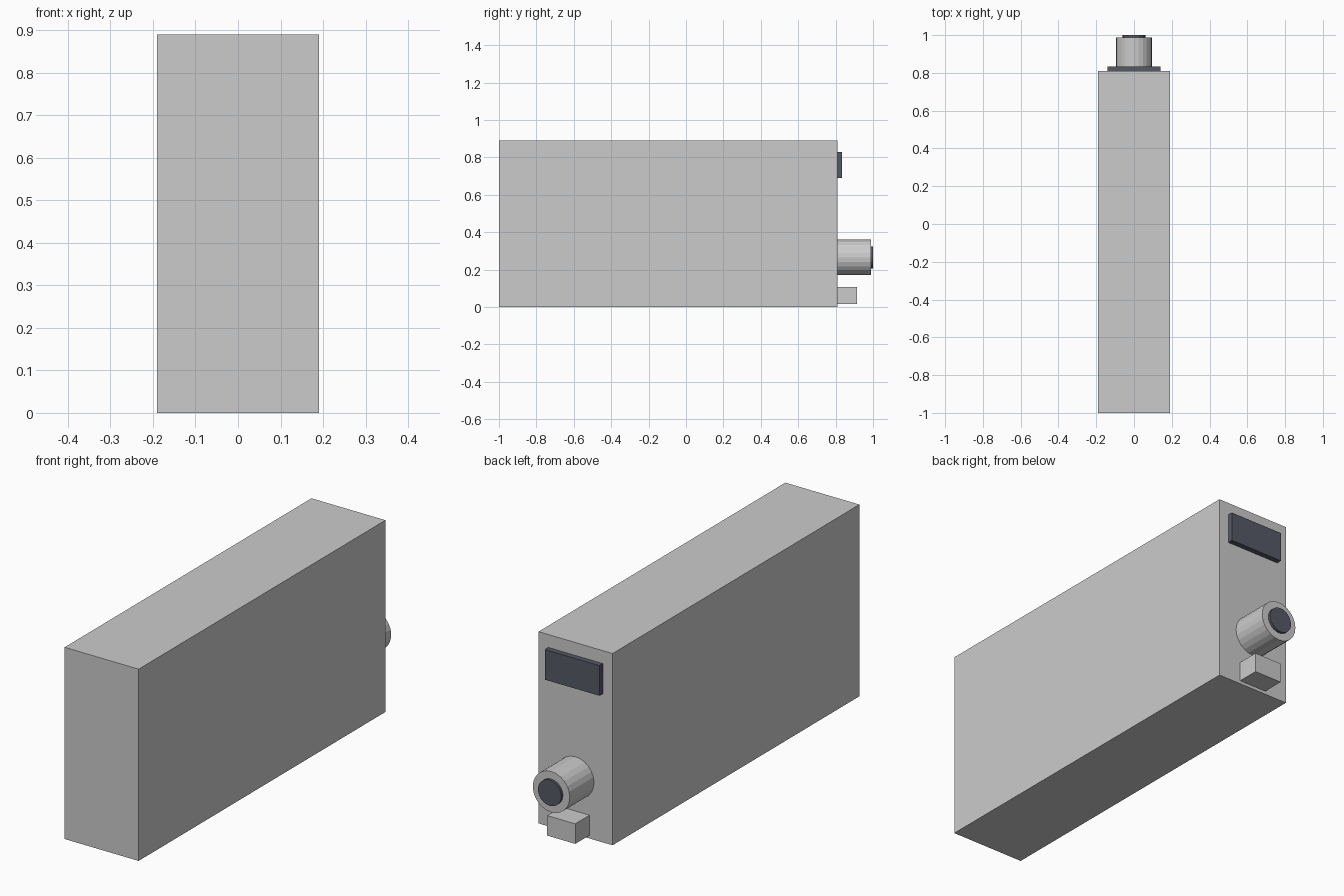
import bpy
from math import pi

if "Cube" in bpy.data.objects:
    bpy.data.objects.remove(bpy.data.objects["Cube"])

dark = bpy.data.materials.new("dark_grey")
dark.diffuse_color = (0.09, 0.1, 0.13, 1)
dark.use_nodes = True
dark.node_tree.nodes["Principled BSDF"].inputs["Base Color"].default_value = dark.diffuse_color


def box(name, lo, hi, mat=None):
    centre = [(a + b) / 2 for a, b in zip(lo, hi)]
    bpy.ops.mesh.primitive_cube_add(size=1, location=centre)
    ob = bpy.context.object
    ob.name = name
    ob.scale = [b - a for a, b in zip(lo, hi)]
    bpy.ops.object.transform_apply(location=False, rotation=False, scale=True)
    if mat:
        ob.data.materials.append(mat)


def rod(name, radius, y0, y1, z, mat=None):
    bpy.ops.mesh.primitive_cylinder_add(
        vertices=24, radius=radius, depth=y1 - y0,
        location=(0, (y0 + y1) / 2, z), rotation=(pi / 2, 0, 0))
    ob = bpy.context.object
    ob.name = name
    if mat:
        ob.data.materials.append(mat)


BACK = 0.81

# Main housing
box("housing", (-0.19, -1, 0), (0.19, BACK, 0.89))
# Display panel on the back face
box("display_panel", (-0.14, BACK, 0.69), (0.14, 0.835, 0.83), dark)
# Round connector with dark end cap
rod("connector", 0.095, BACK, 0.988, 0.265)
rod("connector_cap", 0.06, 0.97, 1.0, 0.265, dark)
# Small block below the connector
box("latch_block", (-0.072, BACK, 0.015), (0.072, 0.915, 0.108))
